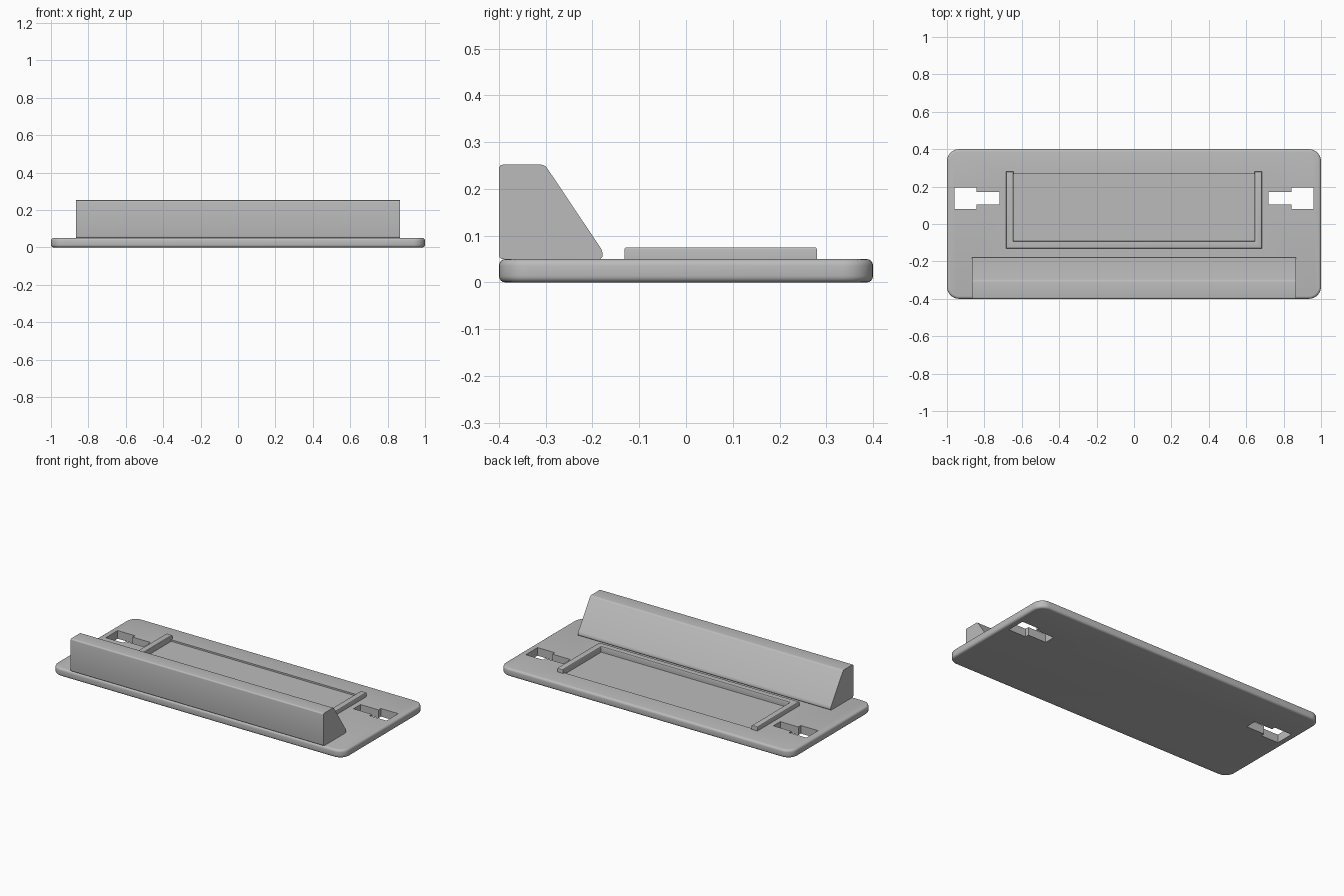
import bpy, bmesh
from mathutils import Vector

if "Cube" in bpy.data.objects:
    bpy.data.objects.remove(bpy.data.objects["Cube"])

grey = bpy.data.materials.new("plain grey")
grey.diffuse_color = (0.5, 0.5, 0.5, 1)
grey.use_nodes = True
grey.node_tree.nodes["Principled BSDF"].inputs["Base Color"].default_value = grey.diffuse_color


def prism(name, outline, direction):
    """Extrude a closed outline of 3D points along a direction."""
    bm = bmesh.new()
    face = bm.faces.new([bm.verts.new(p) for p in outline])
    out = bmesh.ops.extrude_face_region(bm, geom=[face])
    moved = [v for v in out["geom"] if isinstance(v, bmesh.types.BMVert)]
    bmesh.ops.translate(bm, verts=moved, vec=direction)
    bmesh.ops.recalc_face_normals(bm, faces=bm.faces)
    mesh = bpy.data.meshes.new(name)
    bm.to_mesh(mesh)
    bm.free()
    obj = bpy.data.objects.new(name, mesh)
    bpy.context.collection.objects.link(obj)
    mesh.materials.append(grey)
    return obj


def round_edges(obj, radius, segments, rule):
    """Bevel the edges whose two end points satisfy the rule."""
    bm = bmesh.new()
    bm.from_mesh(obj.data)
    edges = [e for e in bm.edges if rule(e.verts[0].co, e.verts[1].co)]
    bmesh.ops.bevel(bm, geom=edges, offset=radius, segments=segments,
                    profile=0.5, affect='EDGES', clamp_overlap=True)
    bm.to_mesh(obj.data)
    bm.free()


def select_only(obj):
    bpy.ops.object.select_all(action='DESELECT')
    obj.select_set(True)
    bpy.context.view_layer.objects.active = obj


def cut(obj, cutter):
    select_only(obj)
    mod = obj.modifiers.new("cut", 'BOOLEAN')
    mod.operation = 'DIFFERENCE'
    mod.solver = 'EXACT'
    mod.object = cutter
    bpy.ops.object.modifier_apply(modifier=mod.name)
    bpy.data.objects.remove(cutter)


def rect(x0, x1, y0, y1, z):
    return [(x0, y0, z), (x1, y0, z), (x1, y1, z), (x0, y1, z)]


# Base plate with rounded corners and rims
TOP = 0.05
plate = prism("base_plate", rect(-1, 1, -0.4, 0.4, 0), Vector((0, 0, TOP)))
round_edges(plate, 0.065, 8, lambda a, b: abs(a.z - b.z) > 0.01)
round_edges(plate, 0.014, 4, lambda a, b: abs(a.z - b.z) < 1e-5)

# Keyhole slots through both ends of the plate
slot = [(0.96, 0.08), (0.96, 0.195), (0.842, 0.195), (0.842, 0.172),
        (0.718, 0.172), (0.718, 0.104), (0.842, 0.104), (0.842, 0.08)]
for side in (-1, 1):
    cut(plate, prism("slot_cutter", [(side * x, y, -0.1) for x, y in slot],
                     Vector((0, 0, 0.3))))

# Shallow recess inside the frame
cut(plate, prism("recess_cutter", rect(-0.645, 0.645, -0.092, 0.268, TOP - 0.01),
                 Vector((0, 0, 0.1))))

# Sloped ridge along the front
profile = [(-0.4, TOP), (-0.4, 0.252), (-0.302, 0.252), (-0.178, 0.067), (-0.178, TOP)]
ridge = prism("front_ridge", [(-0.865, y, z) for y, z in profile], Vector((1.73, 0, 0)))
round_edges(ridge, 0.009, 4, lambda a, b: abs(a.x - b.x) > 1)

# Raised three-sided frame
u_shape = [(-0.685, -0.132), (0.685, -0.132), (0.685, 0.28), (0.645, 0.28),
           (0.645, -0.092), (-0.645, -0.092), (-0.645, 0.28), (-0.685, 0.28)]
frame = prism("raised_frame", [(x, y, TOP) for x, y in u_shape], Vector((0, 0, 0.025)))
round_edges(frame, 0.005, 3, lambda a, b: min(a.z, b.z) > TOP + 0.02)

for obj in (plate, ridge, frame):
    select_only(obj)
    bpy.ops.object.shade_smooth_by_angle()
